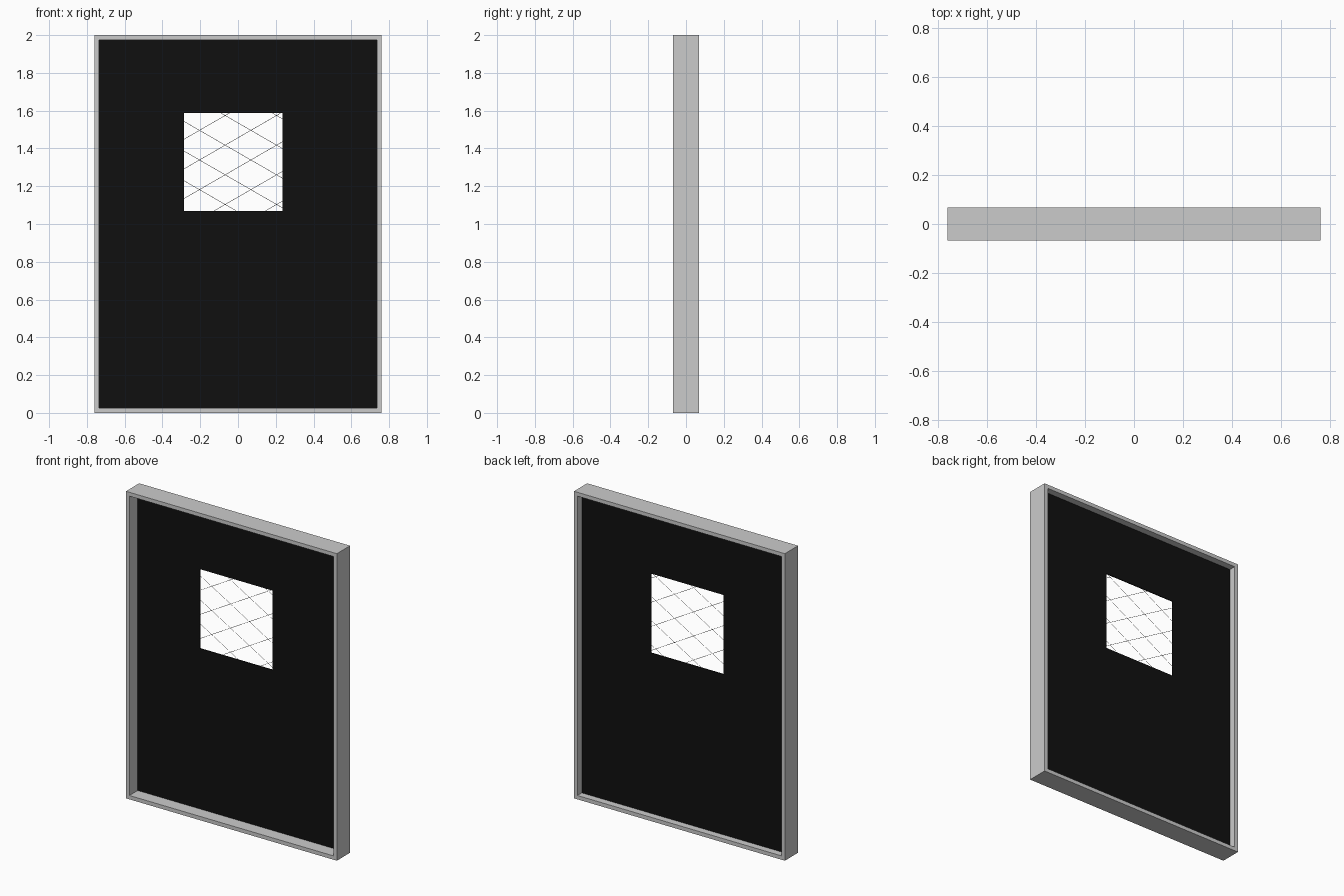
import bpy, bmesh
from math import ceil, floor
from mathutils import Vector

if "Cube" in bpy.data.objects:
    bpy.data.objects.remove(bpy.data.objects["Cube"])

W, H, D, T = 0.76, 2.0, 0.068, 0.025      # half width, height, half depth, frame thickness
HX0, HX1, HZ0, HZ1 = -0.285, 0.235, 1.07, 1.587   # window opening
PY = 0.02                                 # panel plane


def make_object(name, bm, color=None):
    bmesh.ops.recalc_face_normals(bm, faces=bm.faces)
    mesh = bpy.data.meshes.new(name)
    bm.to_mesh(mesh)
    bm.free()
    ob = bpy.data.objects.new(name, mesh)
    bpy.context.collection.objects.link(ob)
    if color:
        mat = bpy.data.materials.new(name + "_colour")
        mat.diffuse_color = color
        mat.use_nodes = True
        mat.node_tree.nodes["Principled BSDF"].inputs["Base Color"].default_value = mat.diffuse_color
        mesh.materials.append(mat)
    return ob


def ring(name, outer, inner, y0, y1, color=None):
    """Rectangular plate with a rectangular hole; rects are x0, x1, z0, z1."""
    bm = bmesh.new()

    def loop(r, y):
        x0, x1, z0, z1 = r
        return [bm.verts.new((x, y, z)) for x, z in
                ((x0, z0), (x1, z0), (x1, z1), (x0, z1))]

    loops = [loop(outer, y0), loop(outer, y1), loop(inner, y1), loop(inner, y0)]
    for a, b in zip(loops, loops[1:] + loops[:1]):
        for i in range(4):
            j = (i + 1) % 4
            bm.faces.new((a[i], a[j], b[j], b[i]))
    return make_object(name, bm, color)


# Outer frame
inside = (-W + T, W - T, T, H - T)
ring("frame", (-W, W, 0, H), inside, -D, D)

# Dark panel with window opening
ring("panel", inside, (HX0, HX1, HZ0, HZ1), PY - 0.003, PY + 0.003,
     (0.005, 0.005, 0.005, 1))

# Thin diagonal wire lattice across the window
bm = bmesh.new()
R, STEP, NODE = 0.0012, 0.157, Vector((-0.204, 1.496))
for slope in (0.577, -0.577):
    for k in range(-8, 9):
        c = NODE.y + k * STEP - slope * NODE.x     # z = slope * x + c
        xa, xb = sorted(((HZ0 - c) / slope, (HZ1 - c) / slope))
        xa, xb = max(xa, HX0), min(xb, HX1)
        if xb - xa < 0.01:
            continue
        a, b = (Vector((x, PY, slope * x + c)) for x in (xa, xb))
        d = b - a
        m = d.to_track_quat('Z', 'Y').to_matrix().to_4x4()
        m.translation = (a + b) / 2
        bmesh.ops.create_cone(bm, cap_ends=True, segments=4, radius1=R,
                              radius2=R, depth=d.length, matrix=m)
make_object("window_wires", bm)
